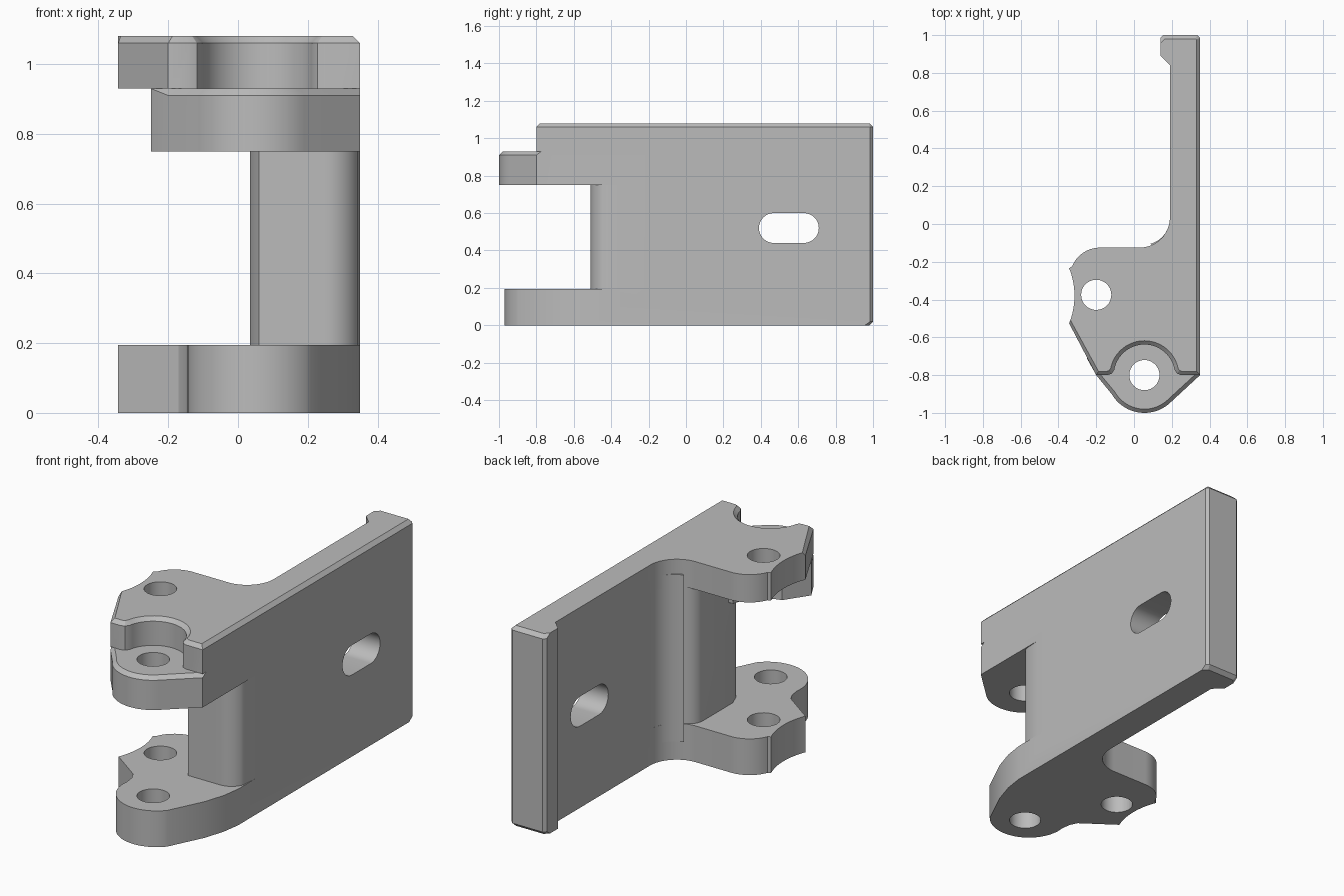
import bpy, bmesh, math
from mathutils import Matrix

cube = bpy.data.objects.get("Cube")
if cube:
    bpy.data.objects.remove(cube, do_unlink=True)

grey = bpy.data.materials.new("plain_grey")
grey.use_nodes = True
grey.diffuse_color = (0.5, 0.5, 0.5, 1)
grey.node_tree.nodes["Principled BSDF"].inputs["Base Color"].default_value = (0.5, 0.5, 0.5, 1)


def arc(cx, cy, r, start, end, steps=16):
    """Points on an arc, angles in degrees."""
    angles = [math.radians(start + (end - start) * i / steps) for i in range(steps + 1)]
    return [(cx + r * math.cos(a), cy + r * math.sin(a)) for a in angles]


def prism(name, outline, z0, z1, chamfer=None, level=None, matrix=None):
    """Extrude an outline; chamfer the edges at one level that pass a test."""
    bm = bmesh.new()
    base = bm.faces.new([bm.verts.new((x, y, z0)) for x, y in outline])
    top = bmesh.ops.extrude_face_region(bm, geom=[base])["geom"]
    for v in top:
        if isinstance(v, bmesh.types.BMVert):
            v.co.z = z1
    bmesh.ops.recalc_face_normals(bm, faces=bm.faces)
    if chamfer:
        def picked(e):
            mid = (e.verts[0].co + e.verts[1].co) / 2
            flat = all(abs(v.co.z - level) < 1e-5 for v in e.verts)
            return flat and chamfer(mid)
        bmesh.ops.bevel(bm, geom=[e for e in bm.edges if picked(e)], offset=0.02,
                        offset_type='OFFSET', segments=1, affect='EDGES')
    if matrix:
        bm.transform(matrix)
        bmesh.ops.recalc_face_normals(bm, faces=bm.faces)
    mesh = bpy.data.meshes.new(name)
    bm.to_mesh(mesh)
    bm.free()
    mesh.materials.append(grey)
    obj = bpy.data.objects.new(name, mesh)
    bpy.context.collection.objects.link(obj)
    return obj


def combine(target, other, operation):
    mod = target.modifiers.new(operation.lower(), 'BOOLEAN')
    mod.operation, mod.object, mod.solver = operation, other, 'EXACT'
    bpy.context.view_layer.objects.active = target
    bpy.ops.object.modifier_apply(modifier=mod.name)
    bpy.data.objects.remove(other, do_unlink=True)


# Shared outline parts: end lip of the plate, and the rounded ear
lip = [(0.35, 0.985), (0.335, 1), (0.155, 1), (0.14, 0.985), (0.14, 0.89), (0.19, 0.84)]
ear = (arc(0.03, 0.035, 0.16, 0, -90) + arc(-0.18, -0.285, 0.16, 90, 158)
       + arc(-0.705, -0.38, 0.39, 22, -22))

# Side plate with the central pillar
pillar = (arc(0.05, 0.03, 0.14, 0, -75) + arc(0.115, -0.195, 0.08, 100, 180, 8)
          + [(0.035, -0.45), (0.06, -0.51), (0.2, -0.51)] + arc(0.25, -0.41, 0.1, -90, -20, 8))
body = prism("bracket", lip + pillar + [(0.35, -0.35)], 0.1, 1.0)

# Lower flange with its front boss
lower = (lip + ear + [(-0.17, -0.65), (-0.15, -0.69)] + arc(0.055, -0.77, 0.2, 172, 320, 28)
         + [(0.3, -0.71), (0.335, -0.6), (0.35, -0.5)])
lower_flange = prism("lower_flange", lower, 0, 0.195, lambda p: p.y > 0.99, 0)

# Upper boss, set below the upper flange
boss = ([(0.35, -0.8), (0.35, -0.2), (0.1, -0.2), (0.1, -0.41)]
        + arc(-0.2, -0.375, 0.21, -10, -80)
        + [(-0.25, -0.71), (-0.2, -0.8)] + arc(0.055, -0.8, 0.2, 210, 313, 24))
upper_boss = prism("upper_boss", boss, 0.75, 0.93, lambda p: p.y < -0.801, 0.93)

# Upper flange with a round relief over the boss
relief = ([(-0.2, -0.8), (-0.14, -0.8), (-0.118, -0.792)]
          + arc(0.055, -0.8, 0.162, 170, 10, 24) + [(0.228, -0.792), (0.25, -0.8), (0.35, -0.8)])
upper_flange = prism("upper_flange", lip + ear + relief, 0.93, 1.08,
                     lambda p: p.x > 0.34 or p.y < -0.54 or p.y > 0.98, 1.08)

for part in (lower_flange, upper_boss, upper_flange):
    combine(body, part, 'UNION')

# Pin holes through both flanges
for x, y in ((0.055, -0.8), (-0.2, -0.375)):
    combine(body, prism("hole_cutter", arc(x, y, 0.08, 0, 348.75, 31), -0.2, 1.4), 'DIFFERENCE')

# Slot through the plate, outline drawn in y and z
slot = arc(0.63, 0.52, 0.08, -90, 90) + arc(0.47, 0.52, 0.08, 90, 270)
to_side = Matrix(((0, 0, 1, 0), (1, 0, 0, 0), (0, 1, 0, 0), (0, 0, 0, 1)))
combine(body, prism("slot_cutter", slot, 0.05, 0.6, matrix=to_side), 'DIFFERENCE')

# Smooth the curved walls, keep the corners sharp
bpy.ops.object.select_all(action='DESELECT')
body.select_set(True)
bpy.context.view_layer.objects.active = body
bpy.ops.object.shade_smooth_by_angle(angle=math.radians(25))
